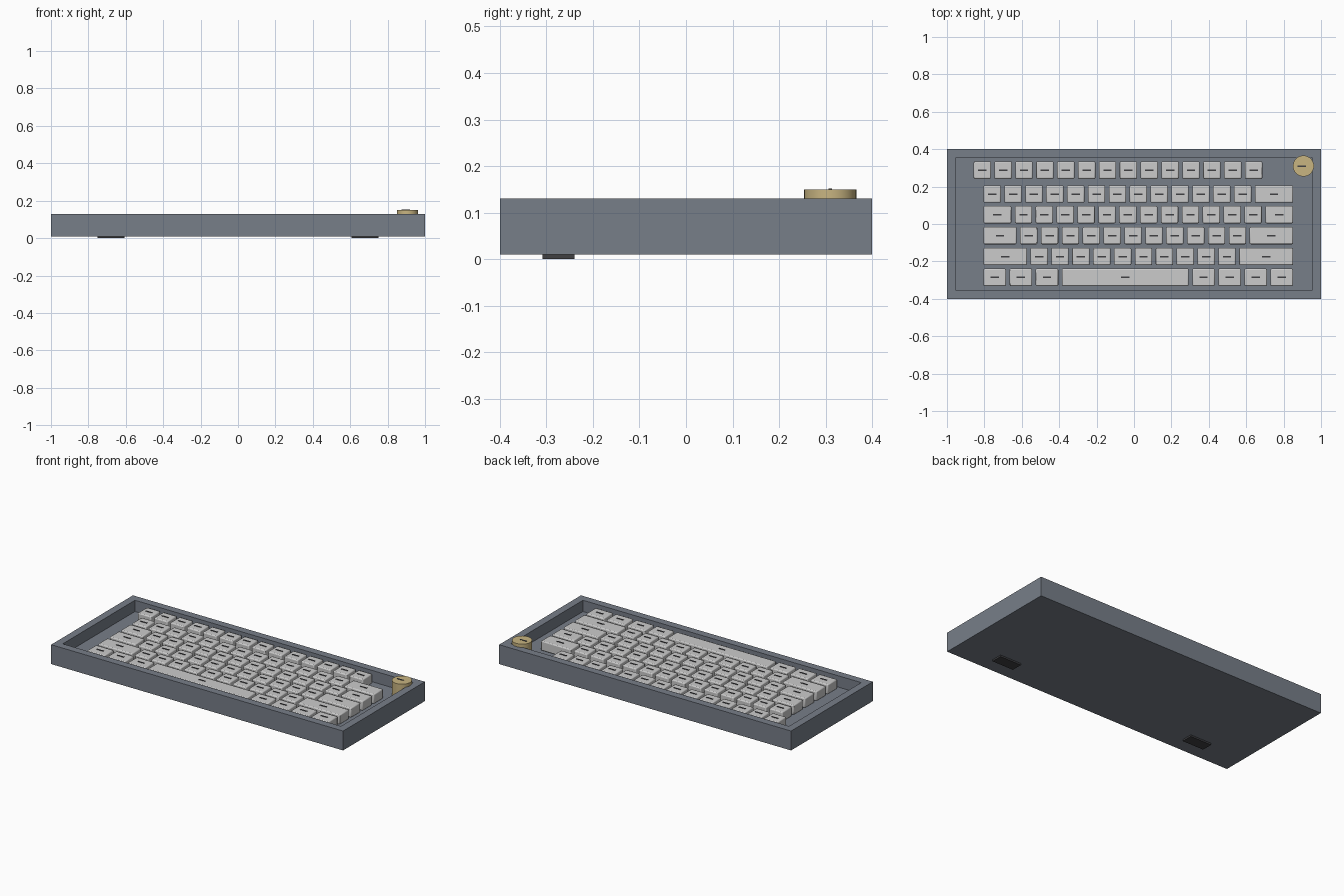
import bpy, bmesh
from mathutils import Matrix, Vector

if "Cube" in bpy.data.objects:
    bpy.data.objects.remove(bpy.data.objects["Cube"])


def material(name, rgb):
    m = bpy.data.materials.new(name)
    m.diffuse_color = (*rgb, 1)
    m.use_nodes = True
    m.node_tree.nodes["Principled BSDF"].inputs["Base Color"].default_value = m.diffuse_color
    return m


CASE = material("slate_grey", (0.185, 0.21, 0.25))
KEY = material("light_grey", (0.6, 0.6, 0.6))
BRASS = material("brass", (0.58, 0.46, 0.22))
DARK = material("charcoal", (0.05, 0.05, 0.055))
UNIT, GAP = 0.1116, 0.019
PLATE_Z, KEY_TOP, RIM_Z = 0.06, 0.12, 0.13


def add_box(bm, centre, size):
    mat = Matrix.Translation(Vector(centre)) @ Matrix.Diagonal((*size, 1))
    return bmesh.ops.create_cube(bm, size=1, matrix=mat)["verts"]


def finish(bm, name, mat):
    mesh = bpy.data.meshes.new(name)
    bm.to_mesh(mesh)
    bm.free()
    mesh.materials.append(mat)
    obj = bpy.data.objects.new(name, mesh)
    bpy.context.collection.objects.link(obj)
    return obj


def smooth(obj):
    bpy.ops.object.select_all(action='DESELECT')
    obj.select_set(True)
    bpy.context.view_layer.objects.active = obj
    bpy.ops.object.shade_smooth_by_angle(angle=0.6)


# Case: box with its top inset and sunk to form the tray
bm = bmesh.new()
add_box(bm, (0, 0, 0.07), (2, 0.8, 0.12))
top = max(bm.faces, key=lambda f: f.calc_center_median().z)
bmesh.ops.inset_region(bm, faces=[top], thickness=0.066)
sunk = bmesh.ops.extrude_face_region(bm, geom=[top])["geom"]
bmesh.ops.delete(bm, geom=[top], context='FACES_ONLY')
bmesh.ops.translate(bm, vec=(0, 0, PLATE_Z - RIM_Z),
                    verts=[g for g in sunk if isinstance(g, bmesh.types.BMVert)])
bmesh.ops.recalc_face_normals(bm, faces=bm.faces)
finish(bm, "case", CASE)

# Key rows: name, start x, centre y, key widths in units
rows = [
    ("function_row", -0.867, 0.288, [1] * 14),
    ("number_row", -0.814, 0.16, [1] * 13 + [2]),
    ("upper_letter_row", -0.814, 0.05, [1.5] + [1] * 12 + [1.5]),
    ("home_row", -0.814, -0.062, [1.75] + [1] * 11 + [2.25]),
    ("lower_letter_row", -0.814, -0.174, [2.25] + [1] * 10 + [2.75]),
    ("space_row", -0.814, -0.285, [1.25] * 3 + [6.25] + [1.25] * 4),
]
marks = bmesh.new()
for name, x, y, widths in rows:
    bm = bmesh.new()
    for w in widths:
        cx = x + w * UNIT / 2
        add_box(bm, (cx, y, (PLATE_Z + KEY_TOP) / 2),
                (w * UNIT - GAP, UNIT - GAP, KEY_TOP - PLATE_Z))
        add_box(marks, (cx, y, KEY_TOP + 0.001), (0.045, 0.008, 0.003))
        x += w * UNIT
    keys = finish(bm, name + "_keys", KEY)
    bevel = keys.modifiers.new("soft_edges", 'BEVEL')
    bevel.width, bevel.segments = 0.006, 2
    smooth(keys)

# Knob, overlapping the rear right corner of the tray
KX, KY = 0.906, 0.31
bm = bmesh.new()
bmesh.ops.create_cone(bm, cap_ends=True, segments=32, radius1=0.056, radius2=0.056,
                      depth=0.15 - PLATE_Z,
                      matrix=Matrix.Translation((KX, KY, (0.15 + PLATE_Z) / 2)))
smooth(finish(bm, "knob", BRASS))

# Dash marks on the keys and the knob
add_box(marks, (KX - 0.01, KY, 0.1505), (0.045, 0.008, 0.003))
finish(marks, "key_marks", DARK)

# Two feet under the front edge
bm = bmesh.new()
for side in (-1, 1):
    add_box(bm, (side * 0.68, -0.274, 0.006), (0.145, 0.068, 0.012))
finish(bm, "feet", DARK)
